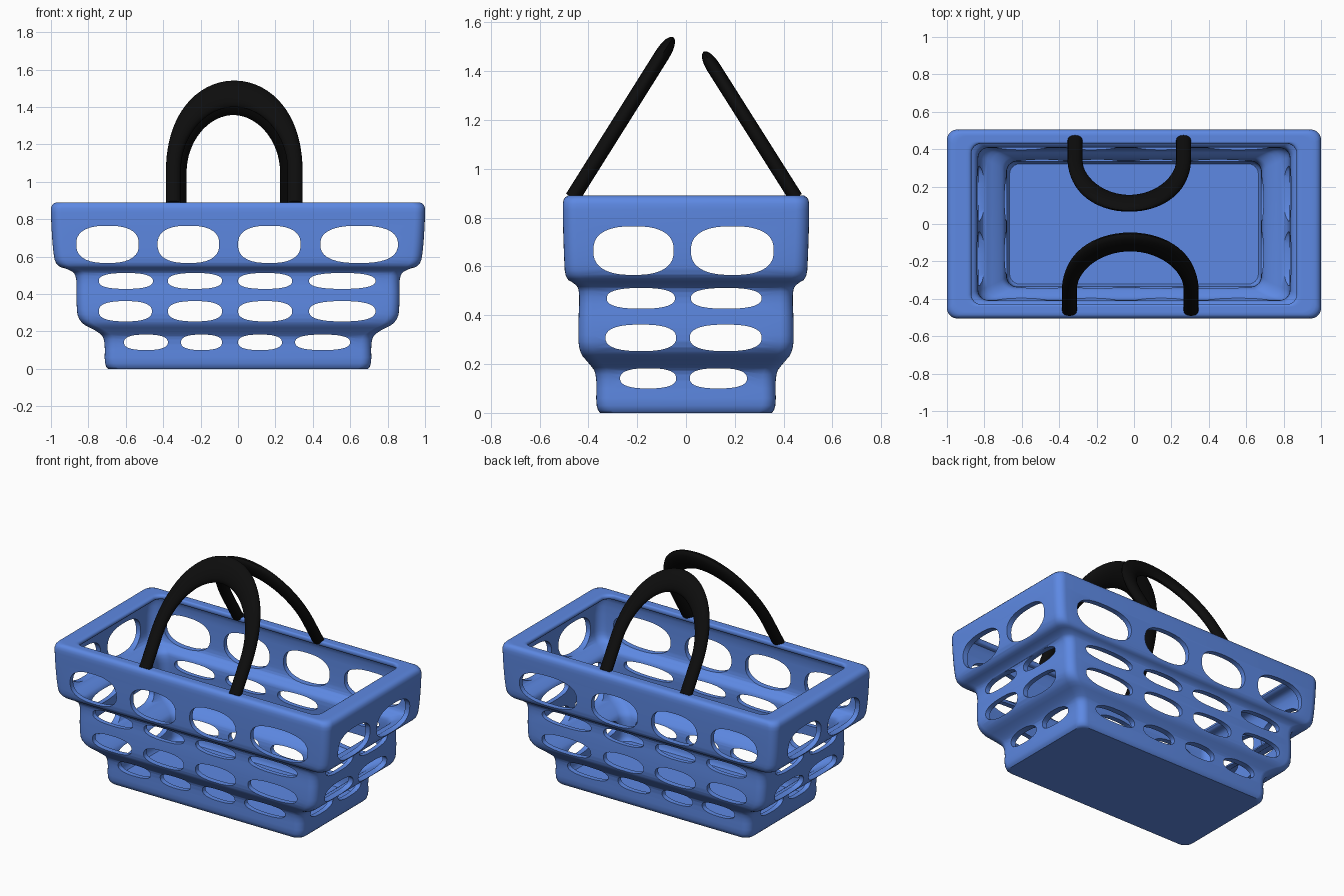
import bpy, bmesh, math
from mathutils import Vector

if "Cube" in bpy.data.objects:
    bpy.data.objects.remove(bpy.data.objects["Cube"])


def material(name, color, rough):
    m = bpy.data.materials.new(name)
    m.use_nodes = True
    m.diffuse_color = (*color, 1)
    bsdf = m.node_tree.nodes["Principled BSDF"]
    bsdf.inputs["Base Color"].default_value = (*color, 1)
    bsdf.inputs["Roughness"].default_value = rough
    return m


def add_object(name, bm, mat=None):
    bmesh.ops.recalc_face_normals(bm, faces=bm.faces)
    me = bpy.data.meshes.new(name)
    bm.to_mesh(me)
    bm.free()
    ob = bpy.data.objects.new(name, me)
    bpy.context.collection.objects.link(ob)
    if mat:
        me.materials.append(mat)
    return ob


def loft(bm, rings):
    """Skin a list of closed rings and cap both ends."""
    loops = [[bm.verts.new(p) for p in ring] for ring in rings]
    n = len(loops[0])
    for a, b in zip(loops, loops[1:]):
        for i in range(n):
            j = (i + 1) % n
            bm.faces.new((a[i], a[j], b[j], b[i]))
    bm.faces.new(loops[0])
    bm.faces.new(loops[-1])


def soften(points, passes=2):
    """Corner cutting that keeps the end points."""
    pts = [Vector(p) for p in points]
    for _ in range(passes):
        out = [pts[0]]
        for a, b in zip(pts, pts[1:]):
            out += [a.lerp(b, 0.25), a.lerp(b, 0.75)]
        pts = out + [pts[-1]]
    return pts


def rounded_rect(hx, hy, z, r, steps=6):
    ring = []
    for k, (sx, sy) in enumerate(((1, 1), (-1, 1), (-1, -1), (1, -1))):
        for i in range(steps + 1):
            a = math.pi / 2 * (k + i / steps)
            ring.append((sx * (hx - r) + r * math.cos(a),
                         sy * (hy - r) + r * math.sin(a), z))
    return ring


def smooth(ob, angle):
    bpy.ops.object.select_all(action="DESELECT")
    ob.select_set(True)
    bpy.context.view_layer.objects.active = ob
    bpy.ops.object.shade_smooth_by_angle(angle=math.radians(angle))


blue = material("basket blue", (0.11, 0.25, 0.77), 0.5)
black = material("handle black", (0.004, 0.004, 0.004), 0.6)

# Basket shell: three stepped tiers as (half width, half depth, height)
outer = [(0.66, 0.32, 0), (0.715, 0.37, 0), (0.71, 0.365, 0.16),
         (0.75, 0.395, 0.20), (0.855, 0.44, 0.25), (0.865, 0.442, 0.36),
         (0.862, 0.435, 0.50), (0.90, 0.455, 0.53), (0.975, 0.495, 0.55),
         (0.99, 0.50, 0.64), (1.0, 0.505, 0.80), (1.0, 0.505, 0.89),
         (0.92, 0.45, 0.89)]
# Inward lip under the rim, then the inner wall down to the floor
lip = [(0.87, 0.43, 0.89), (0.87, 0.43, 0.855), (0.96, 0.47, 0.855)]
wall = 0.03
inner = [(x - wall, y - wall, z + 0.015) for x, y, z in outer[9:1:-1]]
floor = [(0.68, 0.335, 0.03), (0.64, 0.30, 0.03)]

bm = bmesh.new()
loft(bm, [rounded_rect(x, y, z, 0.055)
          for x, y, z in soften(outer + lip + inner + floor)])
basket = add_object("basket", bm, blue)

# Openings, row by row: bottom, top, spans along x, spans along y
rows = [
    (0.565, 0.765, [(-0.865, -0.53), (-0.43, -0.10), (0, 0.335), (0.44, 0.855)],
     [(-0.38, -0.05), (0.02, 0.36)]),
    (0.427, 0.512, [(-0.745, -0.455), (-0.375, -0.085), (0, 0.29), (0.38, 0.735)],
     [(-0.325, -0.045), (0.02, 0.31)]),
    (0.253, 0.362, [(-0.745, -0.46), (-0.375, -0.085), (0, 0.29), (0.38, 0.735)],
     [(-0.33, -0.04), (0.015, 0.31)]),
    (0.10, 0.183, [(-0.61, -0.375), (-0.305, -0.085), (0, 0.235), (0.305, 0.60)],
     [(-0.27, -0.04), (0.015, 0.25)]),
]


def oval(lo, hi, z0, z1, steps=32):
    """Squarish oval outline."""
    pts = []
    for i in range(steps):
        a = 2 * math.pi * (i + 0.5) / steps
        c, s = math.cos(a), math.sin(a)
        pts.append(((lo + hi) / 2 + (hi - lo) / 2 * math.copysign(abs(c) ** 0.8, c),
                    (z0 + z1) / 2 + (z1 - z0) / 2 * math.copysign(abs(s) ** 0.8, s)))
    return pts


def cut_openings(along_y):
    bm = bmesh.new()
    for z0, z1, xs, ys in rows:
        for lo, hi in (xs if along_y else ys):
            pts = oval(lo, hi, z0, z1)
            loft(bm, [[(u, d, z) if along_y else (d, u, z) for u, z in pts]
                      for d in (-1.2, 1.2)])
    cutter = add_object("opening_cutter", bm)
    cutter.hide_render = True
    mod = basket.modifiers.new("openings", "BOOLEAN")
    mod.operation, mod.solver, mod.object = "DIFFERENCE", "EXACT", cutter
    bpy.context.view_layer.objects.active = basket
    bpy.ops.object.modifier_apply(modifier=mod.name)
    bpy.data.objects.remove(cutter)


cut_openings(True)
cut_openings(False)
smooth(basket, 40)


def handle(name, base, tip, cx, half, top_width, thick):
    """Leaning arch with an oval section that widens toward the grip."""
    base, tip = Vector((cx, *base)), Vector((cx, *tip))
    up = (tip - base).normalized()
    side = Vector((1, 0, 0))
    normal = side.cross(up)
    height = (tip - base).length - top_width / 2
    straight = 0.3 * height
    path = [(-half, -0.01, 0), (-half, straight / 2, 0)]
    for i in range(37):
        a = math.pi * i / 36
        path.append((-half * math.cos(a),
                     straight + (height - straight) * math.sin(a), math.sin(a) ** 2))
    path += [(half, straight / 2, 0), (half, -0.01, 0)]
    rings = []
    for i, (u, s, grip) in enumerate(path):
        p, q = path[max(i - 1, 0)], path[min(i + 1, len(path) - 1)]
        tangent = (side * (q[0] - p[0]) + up * (q[1] - p[1])).normalized()
        across = tangent.cross(normal)
        w = 0.08 + (top_width - 0.08) * grip
        center = base + side * u + up * s
        rings.append([center + across * (w / 2 * math.cos(t)) + normal * (thick / 2 * math.sin(t))
                      for t in (2 * math.pi * k / 16 for k in range(16))])
    bm = bmesh.new()
    loft(bm, rings)
    smooth(add_object(name, bm, black), 50)


handle("front_handle", (-0.46, 0.89), (-0.052, 1.54), -0.02, 0.325, 0.165, 0.062)
handle("back_handle", (0.445, 0.89), (0.072, 1.48), -0.025, 0.29, 0.145, 0.058)
